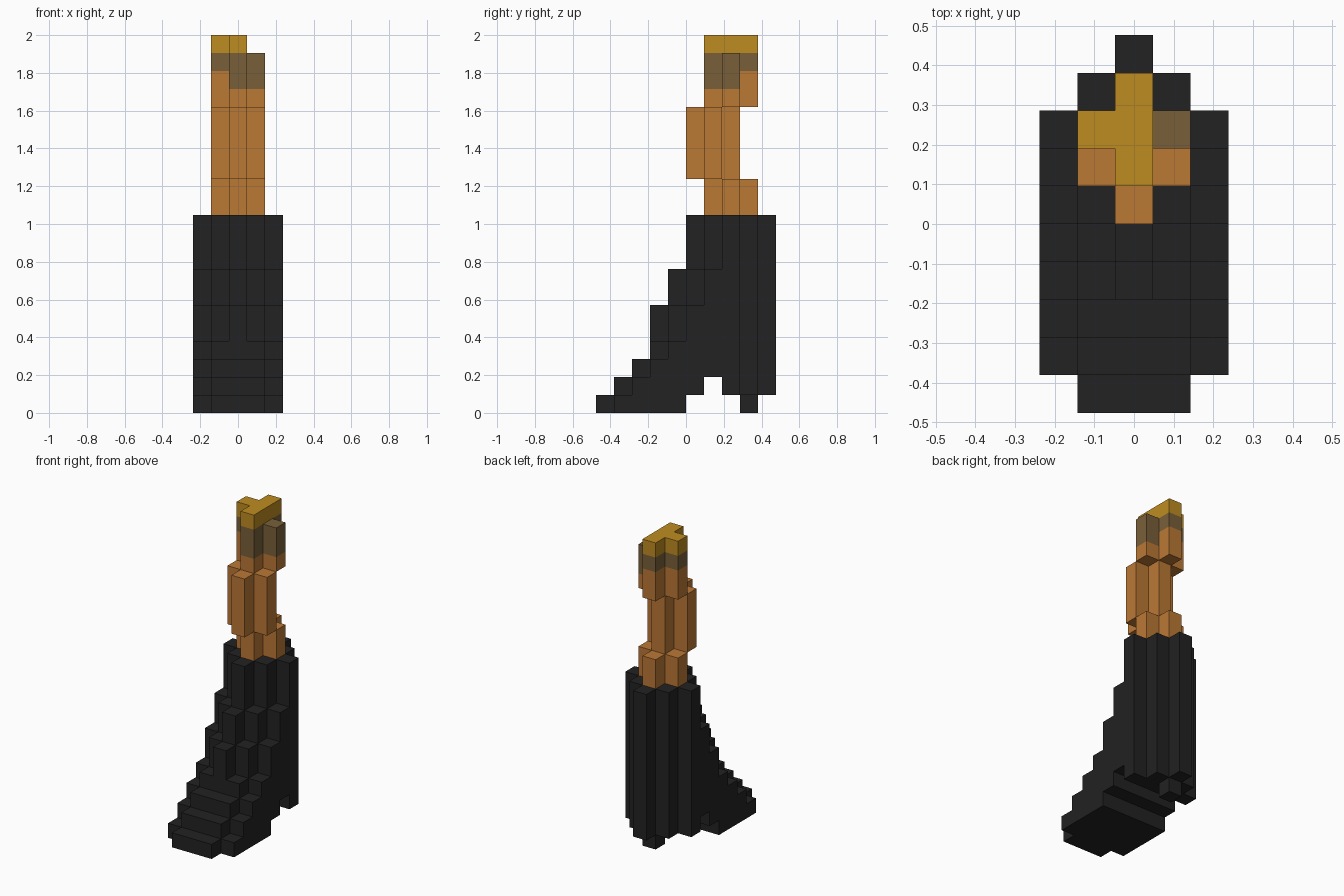
import bpy, bmesh
from mathutils import Vector

cube = bpy.data.objects.get("Cube")
if cube:
    bpy.data.objects.remove(cube, do_unlink=True)

V = 2 / 21  # edge of one block


def material(name, r, g, b):
    m = bpy.data.materials.new(name)
    m.use_nodes = True
    m.diffuse_color = (r, g, b, 1)
    bsdf = next(n for n in m.node_tree.nodes if n.type == 'BSDF_PRINCIPLED')
    bsdf.inputs["Base Color"].default_value = (r, g, b, 1)
    return m


def column(x, y, bottom, top):
    return {(x, y, z) for z in range(bottom, top)}


def plus(cy, bottom, top):
    """Plus-shaped pillar of five columns centred on row cy."""
    cells = set()
    for dx, dy in ((0, 0), (1, 0), (-1, 0), (0, 1), (0, -1)):
        cells |= column(dx, cy + dy, bottom, top)
    return cells


# Boot: stepped rows rise from toe to shaft, each side row set further back
boot = set()
step_tops = {0: [1, 2, 3, 6, 8], 1: [1, 2, 3, 4, 6, 8], 2: [0, 1, 2, 3, 4, 6, 8]}
arch = {5: 1, 6: 2, 7: 1, 8: 1, 9: 1}
for x in range(-2, 3):
    tops = step_tops[abs(x)]
    for y in range(10 - abs(x)):
        top = tops[y] if y < len(tops) else 11
        boot |= column(x, y, arch.get(y, 0), top)

# Heel: single block under the back
heel = {(0, 8, 0)}

# Leg: ankle, calf set forward, and knee
ankle = plus(7, 11, 13)
calf = plus(6, 13, 17)
upper = plus(7, 17, 21) - {(1, 7, 20)}

# Upper block split into skin, band and cap by height
cap = {c for c in upper if c[2] == 20}
band = {c for c in upper if c[2] == 19 or (c[2] == 18 and (c[0] == 1 or c[1] == 6))}
knee = upper - cap - band

black = material("boot black", 0.016, 0.016, 0.016)
tan = material("tan orange", 0.497, 0.188, 0.036)
brown = material("grey brown", 0.191, 0.117, 0.042)
gold = material("gold", 0.515, 0.262, 0.015)

parts = [("boot", boot, black), ("boot_heel", heel, black), ("ankle", ankle, tan),
         ("calf", calf, tan), ("knee", knee, tan), ("band", band, brown),
         ("cap", cap, gold)]
solid = set().union(*(cells for _, cells, _ in parts))


def build(name, cells, mat):
    """Mesh of the outside block faces only."""
    bm = bmesh.new()
    for cell in sorted(cells):
        centre = Vector((cell[0], cell[1] - 4.5, cell[2] + 0.5))
        for axis in range(3):
            for sign in (-1, 1):
                near = list(cell)
                near[axis] += sign
                if tuple(near) in solid:
                    continue
                n, u, v = Vector(), Vector(), Vector()
                n[axis] = sign / 2
                u[(axis + 1) % 3] = 0.5
                v[(axis + 2) % 3] = sign / 2
                c = centre + n
                bm.faces.new([bm.verts.new(p * V) for p in
                              (c - u - v, c + u - v, c + u + v, c - u + v)])
    bmesh.ops.remove_doubles(bm, verts=bm.verts, dist=V / 100)
    mesh = bpy.data.meshes.new(name)
    bm.to_mesh(mesh)
    bm.free()
    mesh.materials.append(mat)
    bpy.context.collection.objects.link(bpy.data.objects.new(name, mesh))


for part in parts:
    build(*part)
